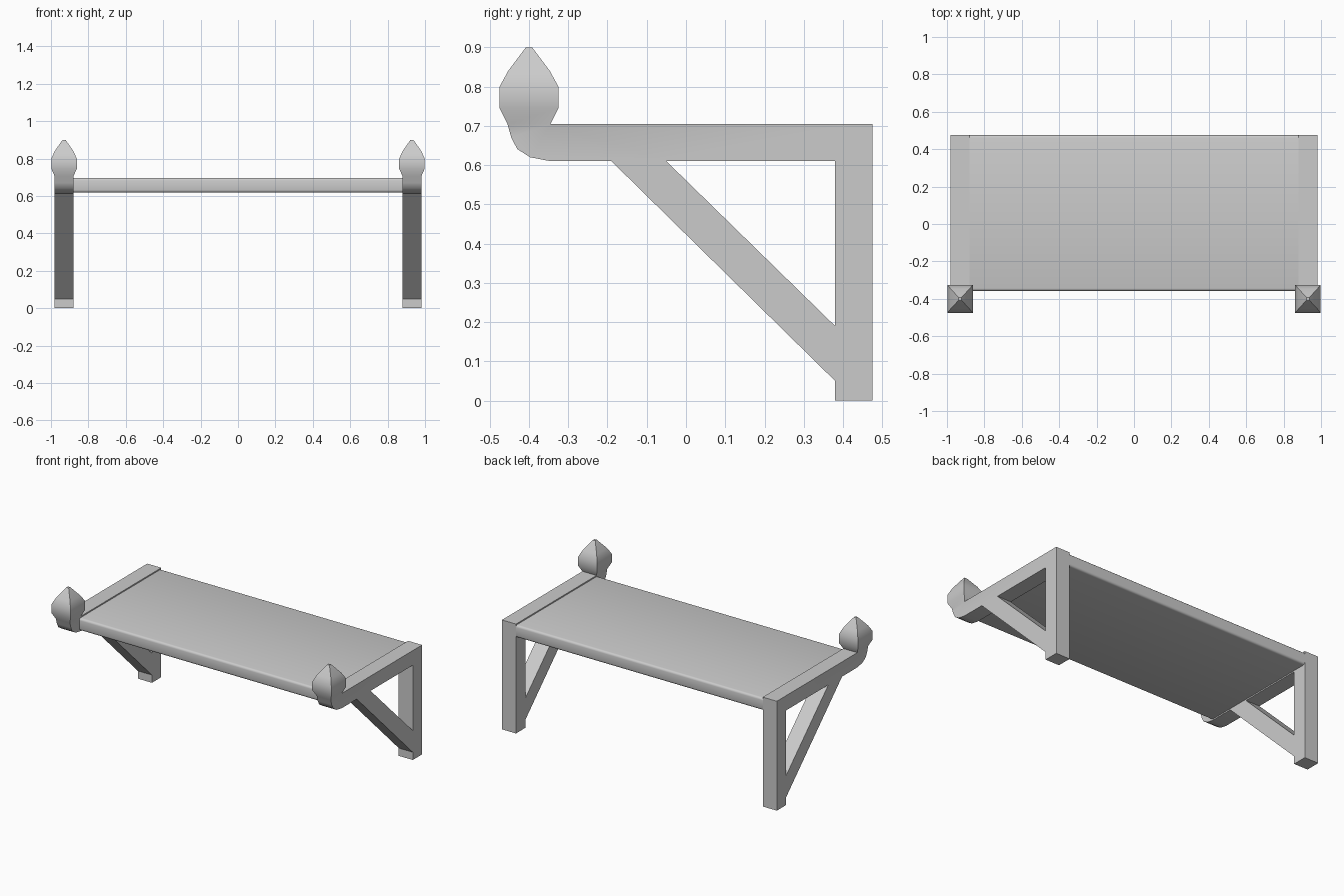
import bpy, bmesh, math

if "Cube" in bpy.data.objects:
    bpy.data.objects.remove(bpy.data.objects["Cube"])

X_IN, X_OUT = 0.88, 0.98
X_MID = (X_IN + X_OUT) / 2
TIP_Y = -0.40


def finish(bm, name, angle):
    bmesh.ops.recalc_face_normals(bm, faces=bm.faces)
    mesh = bpy.data.meshes.new(name)
    bm.to_mesh(mesh)
    bm.free()
    obj = bpy.data.objects.new(name, mesh)
    bpy.context.collection.objects.link(obj)
    bpy.ops.object.select_all(action='DESELECT')
    bpy.context.view_layer.objects.active = obj
    obj.select_set(True)
    bpy.ops.object.shade_smooth_by_angle(angle=math.radians(angle))
    return obj


# Bracket side profile (y, z): arm with curled tip, wall post, diagonal brace
P = dict(
    tip_f=(-0.455, 0.705), c1=(-0.445, 0.67), c2=(-0.43, 0.641), c3=(-0.397, 0.62),
    c4=(-0.345, 0.61), br_a=(-0.19, 0.61), br_b=(-0.05, 0.61), in_top=(0.38, 0.61),
    back_top=(0.475, 0.705), tip_b=(-0.345, 0.705),
    br_c=(0.38, 0.19), br_d=(0.38, 0.05), foot_in=(0.38, 0), foot_out=(0.475, 0))
FACES = [
    "tip_f c1 c2 c3 c4 br_a br_b in_top back_top tip_b",
    "in_top br_c br_d foot_in foot_out back_top",
    "br_a br_d br_c br_b"]

bm = bmesh.new()
verts = {k: bm.verts.new((X_IN, y, z)) for k, (y, z) in P.items()}
faces = [bm.faces.new([verts[k] for k in f.split()]) for f in FACES]
new = bmesh.ops.extrude_face_region(bm, geom=faces, use_keep_orig=True)["geom"]
for v in new:
    if isinstance(v, bmesh.types.BMVert):
        v.co.x = X_OUT

# Bud finial: square sections grown from the curled tip (z, half x, half y)
top = min((f for f in bm.faces if all(abs(v.co.z - 0.705) < 1e-4 for v in f.verts)),
          key=lambda f: f.calc_center_median().y)
for z, hx, hy in [(0.745, 0.068, 0.075), (0.80, 0.068, 0.075),
                  (0.84, 0.05, 0.053), (0.90, 0.008, 0.008)]:
    old = top
    geom = bmesh.ops.extrude_face_region(bm, geom=[old])["geom"]
    top = next(g for g in geom if isinstance(g, bmesh.types.BMFace))
    if old.is_valid:
        bm.faces.remove(old)
    for v in top.verts:
        v.co = (X_MID + math.copysign(hx, v.co.x - X_MID),
                TIP_Y + math.copysign(hy, v.co.y - TIP_Y), z)

bracket = finish(bm, "shelf_brackets", 42)
mirror = bracket.modifiers.new("Mirror", 'MIRROR')
mirror.use_axis = (True, False, False)

# Shelf board with softened long edges
bm = bmesh.new()
bmesh.ops.create_cube(bm, size=1)
for v in bm.verts:
    v.co = (math.copysign(X_IN, v.co.x),
            0.475 if v.co.y > 0 else -0.358,
            0.697 if v.co.z > 0 else 0.618)
long_edges = [e for e in bm.edges if abs(e.verts[0].co.x - e.verts[1].co.x) > 1]
bmesh.ops.bevel(bm, geom=long_edges, offset=0.014, segments=3, profile=0.5, affect='EDGES')
finish(bm, "shelf_board", 40)
